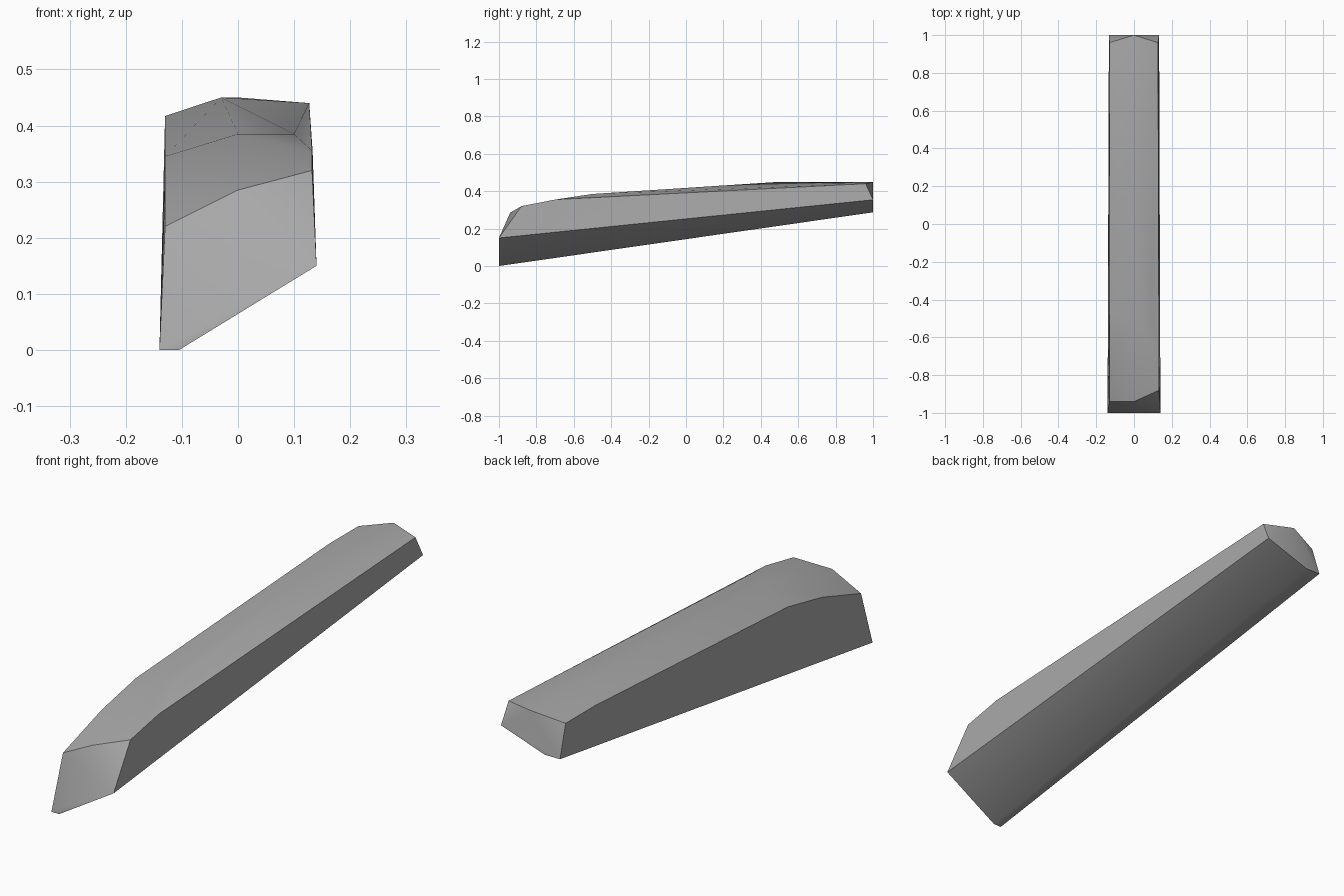
import bpy
import bmesh

cube = bpy.data.objects.get("Cube")
if cube:
    bpy.data.objects.remove(cube, do_unlink=True)

# Plain grey stone
stone = bpy.data.materials.new("grey_stone")
stone.use_nodes = True
GREY = (0.40, 0.40, 0.40, 1)
stone.diffuse_color = GREY
shader = next(n for n in stone.node_tree.nodes if n.type == "BSDF_PRINCIPLED")
shader.inputs["Base Color"].default_value = GREY

# Corners of the faceted beam
underside = [(-0.14, -1, 0), (-0.105, -1, 0), (0.14, -1, 0.15),
             (-0.133, 1, 0.287), (-0.065, 1, 0.287), (0.133, 1, 0.354)]
right_edge = [(-0.13, -0.94, 0.22), (-0.13, -0.69, 0.30), (-0.13, -0.47, 0.345),
              (-0.13, 0.77, 0.417), (-0.13, 0.96, 0.417)]
ridge = [(0, -0.94, 0.285), (0, -0.5, 0.385), (-0.03, 0.5, 0.45), (0, 1, 0.45)]
left_edge = [(0.132, -0.88, 0.32), (0.132, -0.7, 0.355), (0.1, -0.5, 0.385),
             (0.127, 0.96, 0.44)]

# Wrap the corners in a closed convex skin
bm = bmesh.new()
for corner in underside + right_edge + ridge + left_edge:
    bm.verts.new(corner)
bmesh.ops.convex_hull(bm, input=bm.verts[:])
loose = [v for v in bm.verts if not v.link_faces]
bmesh.ops.delete(bm, geom=loose, context="VERTS")
bmesh.ops.recalc_face_normals(bm, faces=bm.faces[:])
mesh = bpy.data.meshes.new("stone_beam")
bm.to_mesh(mesh)
bm.free()
mesh.materials.append(stone)

beam = bpy.data.objects.new("stone_beam", mesh)
bpy.context.collection.objects.link(beam)
bpy.ops.object.select_all(action="DESELECT")
beam.select_set(True)
bpy.context.view_layer.objects.active = beam
bpy.ops.object.shade_smooth_by_angle(angle=0.6)
